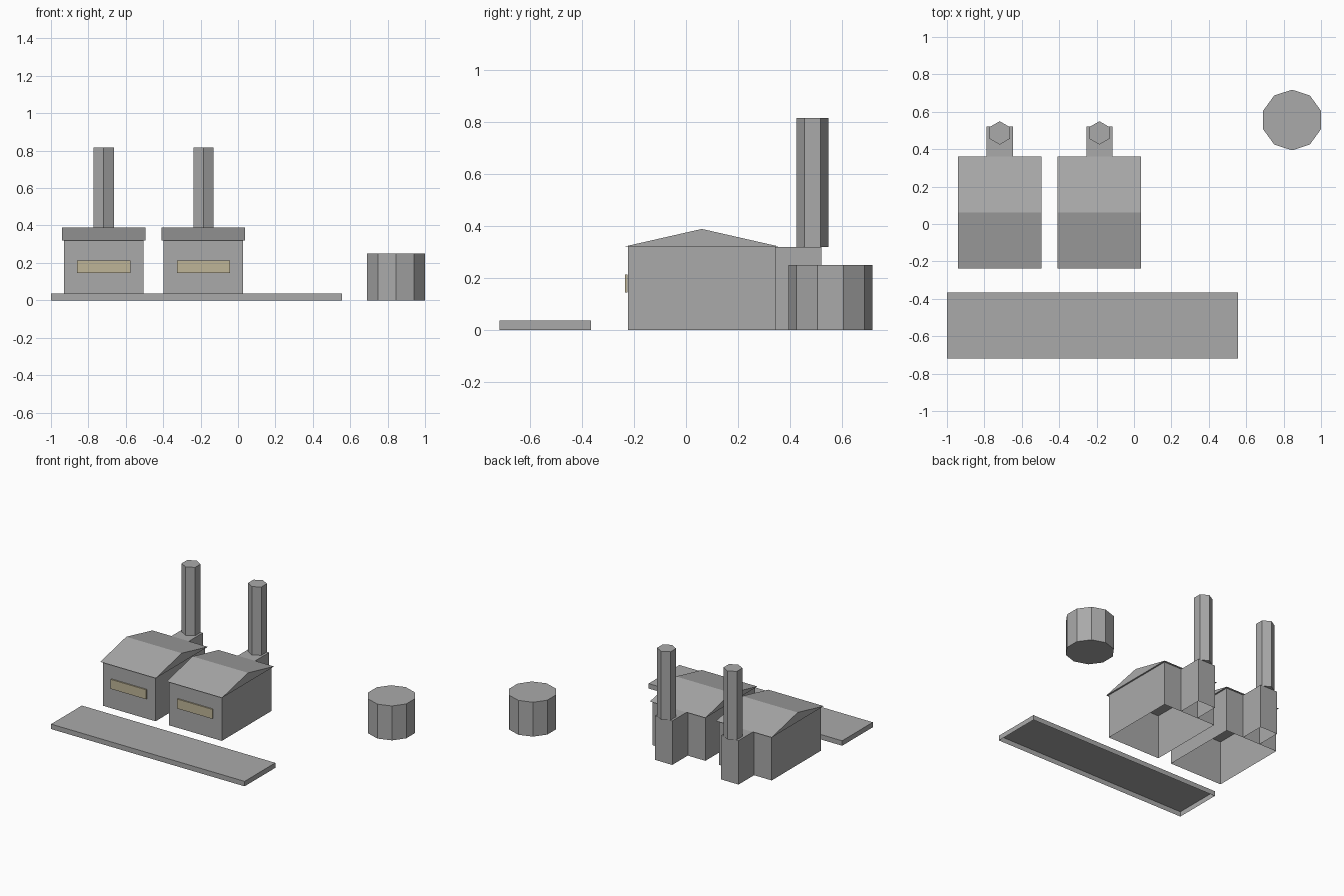
import bpy, bmesh, math

if "Cube" in bpy.data.objects:
    bpy.data.objects.remove(bpy.data.objects["Cube"])


def material(name, rgb):
    m = bpy.data.materials.new(name)
    m.diffuse_color = (*rgb, 1)
    m.use_nodes = True
    m.node_tree.nodes["Principled BSDF"].inputs["Base Color"].default_value = m.diffuse_color
    return m


GREY = material("concrete grey", (0.40, 0.40, 0.40))
TAN = material("window tan", (0.52, 0.46, 0.31))


def finish(name, bm, mat):
    bmesh.ops.recalc_face_normals(bm, faces=bm.faces)
    mesh = bpy.data.meshes.new(name)
    bm.to_mesh(mesh)
    bm.free()
    mesh.materials.append(mat)
    obj = bpy.data.objects.new(name, mesh)
    bpy.context.collection.objects.link(obj)


def box(name, x0, x1, y0, y1, z0, z1, mat=GREY, open_bottom=False):
    bm = bmesh.new()
    bmesh.ops.create_cube(bm, size=1)
    for v in bm.verts:
        v.co = [lo if c < 0 else hi
                for c, lo, hi in zip(v.co, (x0, y0, z0), (x1, y1, z1))]
    if open_bottom:
        low = [f for f in bm.faces if all(v.co.z == min(z0, z1) or abs(v.co.z - z0) < 1e-6 for v in f.verts)]
        bmesh.ops.delete(bm, geom=low, context='FACES_ONLY')
    finish(name, bm, mat)


def column(name, x, y, radius, sides, z0, z1):
    # upright prism with one corner pointing to the back
    bm = bmesh.new()
    ring = []
    for i in range(sides):
        a = math.pi / 2 + math.tau * i / sides
        ring.append(bm.verts.new((x + radius * math.cos(a), y + radius * math.sin(a), z0)))
    base = bm.faces.new(ring)
    top = bmesh.ops.extrude_face_region(bm, geom=[base], use_keep_orig=True)["geom"]
    bmesh.ops.translate(bm, vec=(0, 0, z1 - z0),
                        verts=[g for g in top if isinstance(g, bmesh.types.BMVert)])
    finish(name, bm, GREY)


def gable_roof(name, x0, x1, y0, y1, z0, z1):
    bm = bmesh.new()
    profile = [(y0, z0), (y1, z0), ((y0 + y1) / 2, z1)]
    ends = [[bm.verts.new((x, y, z)) for y, z in profile] for x in (x0, x1)]
    for end in ends:
        bm.faces.new(end)
    for i in range(3):
        j = (i + 1) % 3
        bm.faces.new((ends[0][i], ends[0][j], ends[1][j], ends[1][i]))
    finish(name, bm, GREY)


# two matching workshops, each with a rear annex and chimney
for side, x in (("left", -0.718), ("right", -0.185)):
    box(side + "_hall", x - 0.212, x + 0.212, -0.224, 0.344, 0, 0.321, open_bottom=True)
    gable_roof(side + "_roof", x - 0.223, x + 0.223, -0.238, 0.36, 0.321, 0.389)
    box(side + "_window", x - 0.142, x + 0.142, -0.234, -0.2245, 0.145, 0.214, TAN)
    box(side + "_annex", x - 0.07, x + 0.07, 0.344, 0.522, 0, 0.32, open_bottom=True)
    column(side + "_chimney", x, 0.487, 0.0625, 6, 0.32, 0.817)

# paved yard slab and storage tank
box("yard_slab", -1, 0.556, -0.718, -0.365, 0, 0.036, open_bottom=True)
column("storage_tank", 0.845, 0.556, 0.162, 10, 0, 0.25)
